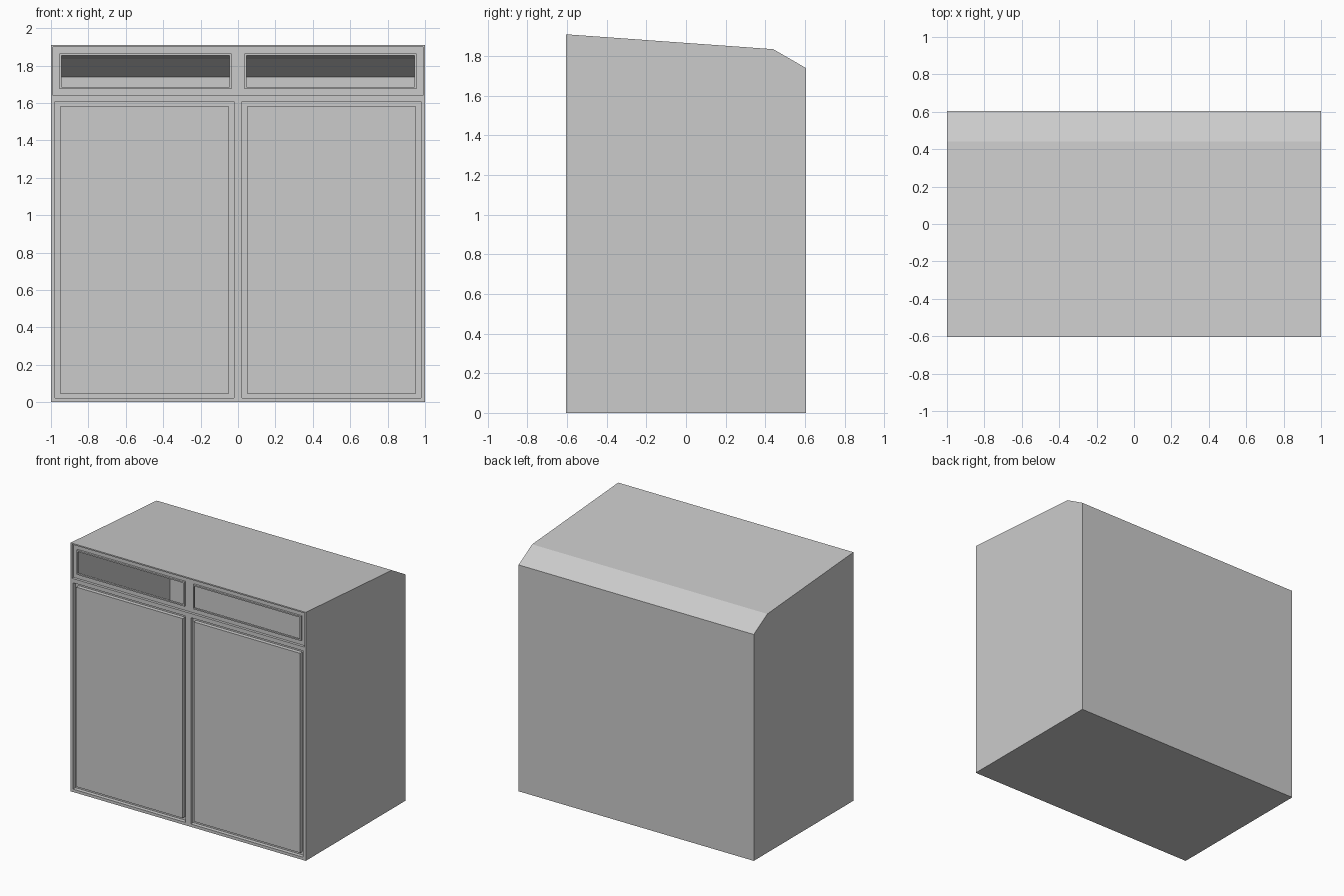
import bpy, bmesh
from mathutils import Vector

if "Cube" in bpy.data.objects:
    bpy.data.objects.remove(bpy.data.objects["Cube"])

W, D = 1.0, 0.605
bm = bmesh.new()

# Cabinet shell: side profile with sloped top and rear chamfer, swept along x
profile = [(-D, 0), (D, 0), (D, 1.74), (0.44, 1.835), (-D, 1.91)]
side = bm.faces.new([bm.verts.new((-W, y, z)) for y, z in profile])
swept = bmesh.ops.extrude_face_region(bm, geom=[side], use_keep_orig=True)["geom"]
bmesh.ops.translate(bm, vec=(2 * W, 0, 0),
                    verts=[g for g in swept if isinstance(g, bmesh.types.BMVert)])
bmesh.ops.recalc_face_normals(bm, faces=bm.faces[:])


def split(face, co, no):
    """Cut one face with a plane and return its two halves, negative side first."""
    y = face.calc_center_median().y
    zs = [v.co.z for v in face.verts]
    lo, hi = min(zs), max(zs)
    bmesh.ops.bisect_plane(bm, geom=[face] + face.edges[:] + face.verts[:],
                           plane_co=co, plane_no=no, dist=1e-5)
    halves = [f for f in bm.faces if f.normal.y < -0.99
              and abs(f.calc_center_median().y - y) < 1e-4
              and lo < f.calc_center_bounds().z < hi]
    return sorted(halves, key=lambda f: f.calc_center_bounds().dot(Vector(no)))


def inset(face, width):
    bmesh.ops.inset_individual(bm, faces=[face], thickness=width, use_even_offset=True)


def push(face, depth):
    """Straight-walled extrusion along the face normal (negative goes inward)."""
    normal = face.normal.copy()
    new = bmesh.ops.extrude_discrete_faces(bm, faces=[face])["faces"][0]
    bmesh.ops.translate(bm, verts=new.verts[:], vec=normal * depth)
    new.normal_update()
    return new


bm.normal_update()
front = min(bm.faces, key=lambda f: f.calc_center_median().y)
lower, upper = split(front, (0, 0, 1.63), (0, 0, 1))

# Lower door panels, each surrounded by a groove
for door in split(lower, (0, 0, 0), (1, 0, 0)):
    inset(door, 0.022)
    door = push(door, -0.03)
    inset(door, 0.026)
    push(door, 0.03)

# Upper recessed band with two raised, open window frames
inset(upper, 0.01)
band = push(upper, -0.02)
for window in split(band, (0, 0, 0), (1, 0, 0)):
    inset(window, 0.036)
    window = push(window, 0.015)
    inset(window, 0.01)
    window = push(window, -0.015)
    bmesh.ops.delete(bm, geom=[window], context="FACES_ONLY")

mesh = bpy.data.meshes.new("cabinet_body")
bm.to_mesh(mesh)
bm.free()
bpy.context.collection.objects.link(bpy.data.objects.new("cabinet_body", mesh))
